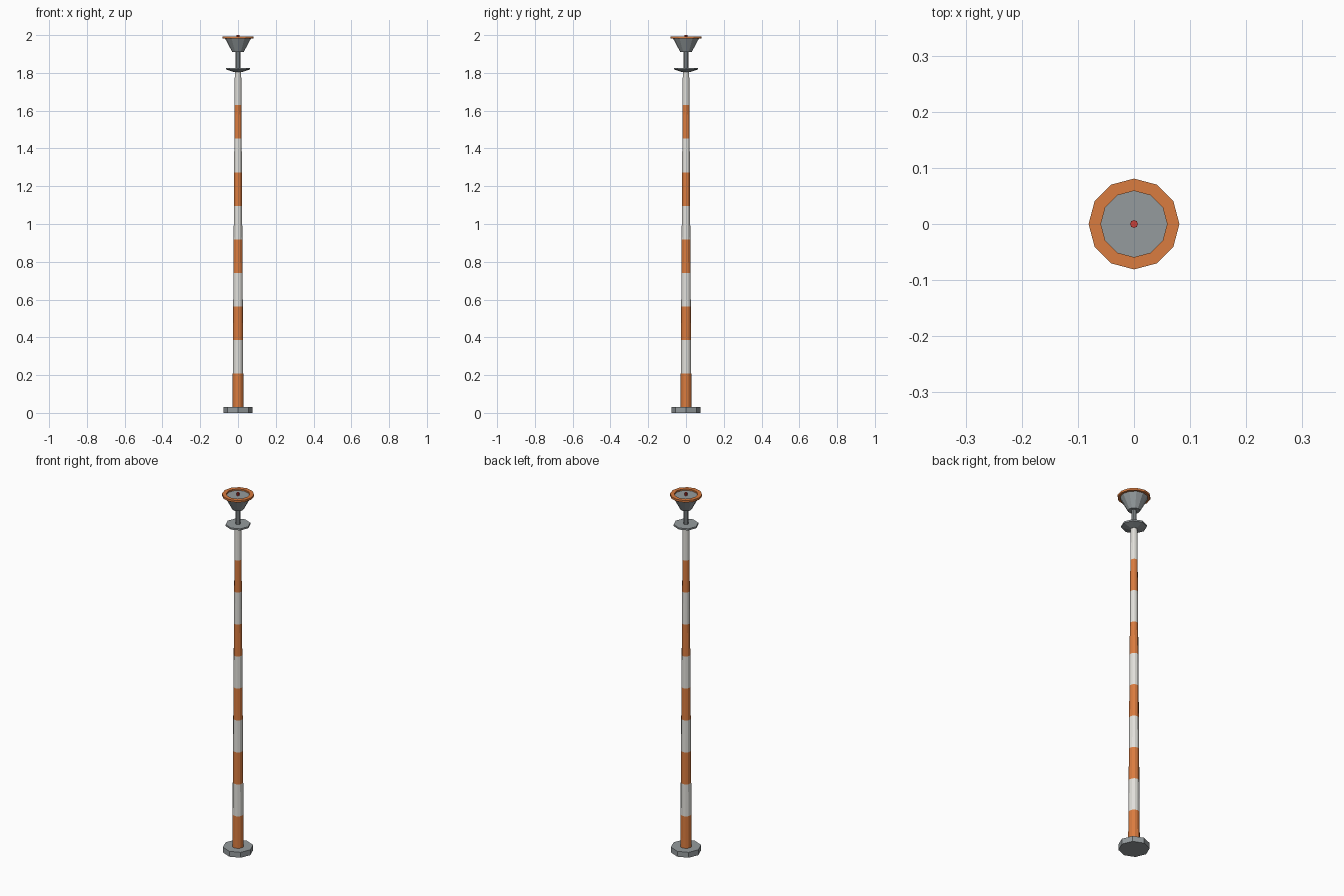
import bpy, bmesh
from math import cos, sin, pi

if "Cube" in bpy.data.objects:
    bpy.data.objects.remove(bpy.data.objects["Cube"])


def material(name, rgb):
    m = bpy.data.materials.new(name)
    m.diffuse_color = (*rgb, 1)
    m.use_nodes = True
    m.node_tree.nodes["Principled BSDF"].inputs["Base Color"].default_value = m.diffuse_color
    return m


ORANGE = material("orange_paint", (0.70, 0.20, 0.05))
WHITE = material("white_paint", (0.75, 0.74, 0.70))
GREY = material("grey_metal", (0.30, 0.33, 0.34))
RED = material("red_lamp", (0.60, 0.05, 0.04))


def lathe(name, profile, sides, mat, closed=False):
    """Spin a (radius, z) profile; open profiles get end caps, closed ones make a ring."""
    bm = bmesh.new()
    rings = [[bm.verts.new((r * cos(2 * pi * i / sides), r * sin(2 * pi * i / sides), z))
              for i in range(sides)] for r, z in profile]
    pairs = list(zip(rings, rings[1:]))
    if closed:
        pairs.append((rings[-1], rings[0]))
    else:
        bm.faces.new(rings[0][::-1])
        bm.faces.new(rings[-1])
    for a, b in pairs:
        for i in range(sides):
            j = (i + 1) % sides
            bm.faces.new((a[i], a[j], b[j], b[i]))
    bmesh.ops.recalc_face_normals(bm, faces=bm.faces)
    mesh = bpy.data.meshes.new(name)
    bm.to_mesh(mesh)
    bm.free()
    mesh.materials.append(mat)
    ob = bpy.data.objects.new(name, mesh)
    bpy.context.collection.objects.link(ob)
    return ob


# Octagonal foot
lathe("base_plate", [(0.077, 0), (0.077, 0.03)], 8, GREY)

# Tapered pole in alternating painted bands
BANDS, Z0, Z1, R0, R1 = 10, 0.03, 1.807, 0.029, 0.017
for k in range(BANDS):
    a, b = k / BANDS, (k + 1) / BANDS
    lathe(f"pole_band_{k + 1}",
          [(R0 + (R1 - R0) * t, Z0 + (Z1 - Z0) * t) for t in (a, b)],
          12, WHITE if k % 2 else ORANGE)

# Collar disc with sloping underside, and the neck above it
lathe("collar_disc", [(0.022, 1.805), (0.063, 1.818), (0.063, 1.827)], 8, GREY)
lathe("neck", [(0.013, 1.82), (0.013, 1.915)], 10, GREY)

# Flared head, orange rim ring and lamp
lathe("flared_head", [(0.03, 1.91), (0.07, 1.985)], 12, GREY)
lathe("rim_ring", [(0.059, 1.982), (0.081, 1.982), (0.081, 1.993), (0.059, 1.993)],
      12, ORANGE, closed=True)
lathe("lamp", [(0.007, 1.98), (0.007, 2.0)], 8, RED)
